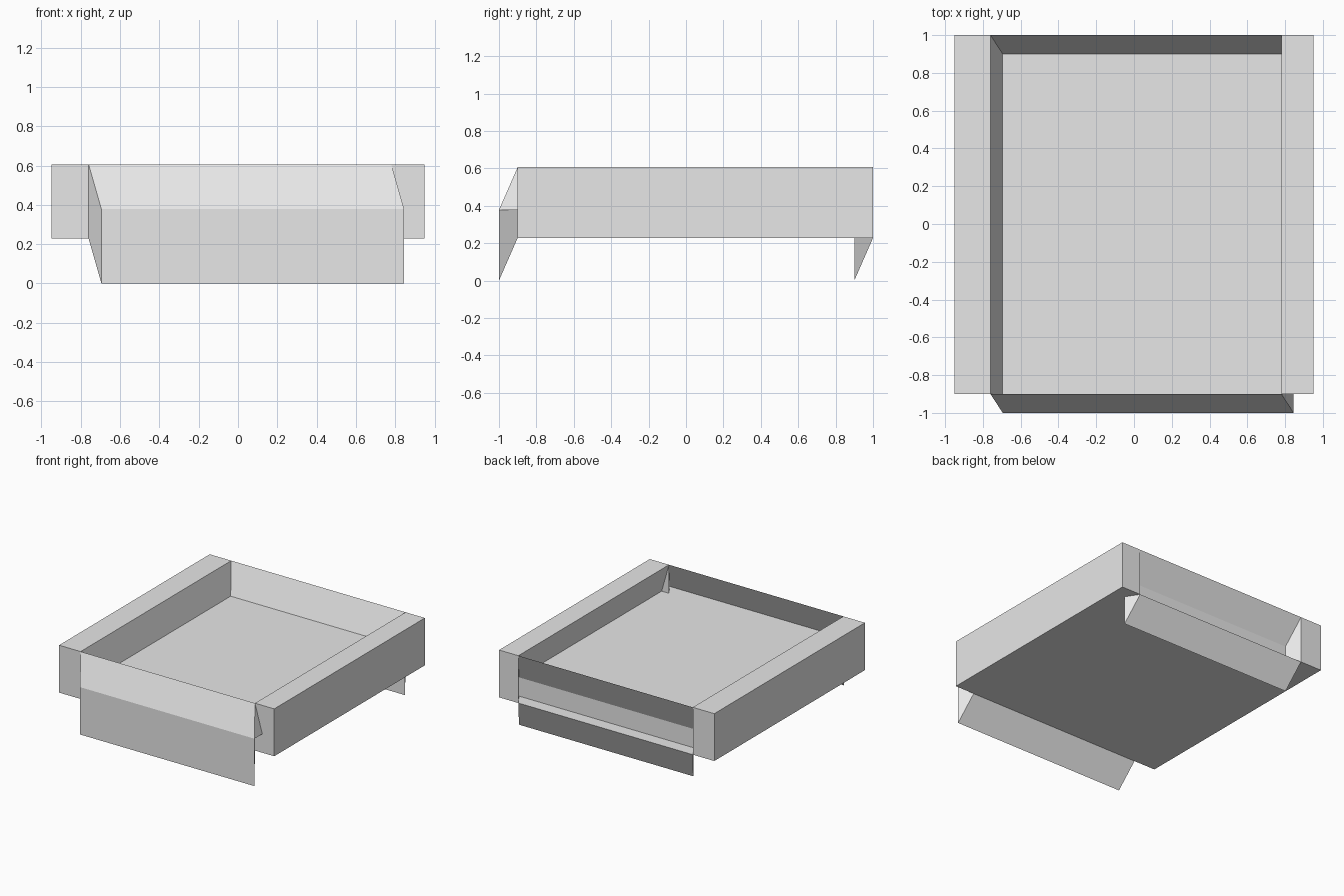
import bpy
import bmesh
from mathutils import Matrix, Vector

if "Cube" in bpy.data.objects:
    bpy.data.objects.remove(bpy.data.objects["Cube"])

# Block size and the shift of the middle panels
X, Y0, Y1, Z0, Z1 = 0.95, -0.90, 1.0, 0.228, 0.606
LEFT, RIGHT = -0.76, 0.78
SHIFT = Vector((0.065, -0.10, -0.228))

grey = bpy.data.materials.new("light grey")
grey.diffuse_color = (0.8, 0.8, 0.8, 1)
grey.use_nodes = True
grey.node_tree.nodes["Principled BSDF"].inputs["Base Color"].default_value = grey.diffuse_color

# Wide flat block
bm = bmesh.new()
size = Matrix.Diagonal((2 * X, Y1 - Y0, Z1 - Z0, 1))
centre = Matrix.Translation((0, (Y0 + Y1) / 2, (Z0 + Z1) / 2))
bmesh.ops.create_cube(bm, size=1, matrix=centre @ size)

# Cut into left arm, middle and right arm
for x in (LEFT, RIGHT):
    bmesh.ops.bisect_plane(bm, geom=bm.verts[:] + bm.edges[:] + bm.faces[:],
                           plane_co=(x, 0, 0), plane_no=(1, 0, 0))
bm.normal_update()

# Middle front, top and back panels, each extruded alone along the slanted shift
panels = [f for f in bm.faces
          if LEFT < f.calc_center_median().x < RIGHT and f.normal.z > -0.5]
moved = bmesh.ops.extrude_discrete_faces(bm, faces=panels)["faces"]
for f in moved:
    bmesh.ops.translate(bm, vec=SHIFT, verts=f.verts[:])
bm.normal_update()

mesh = bpy.data.meshes.new("slanted_tray")
bm.to_mesh(mesh)
bm.free()
mesh.materials.append(grey)
tray = bpy.data.objects.new("slanted_tray", mesh)
bpy.context.collection.objects.link(tray)
